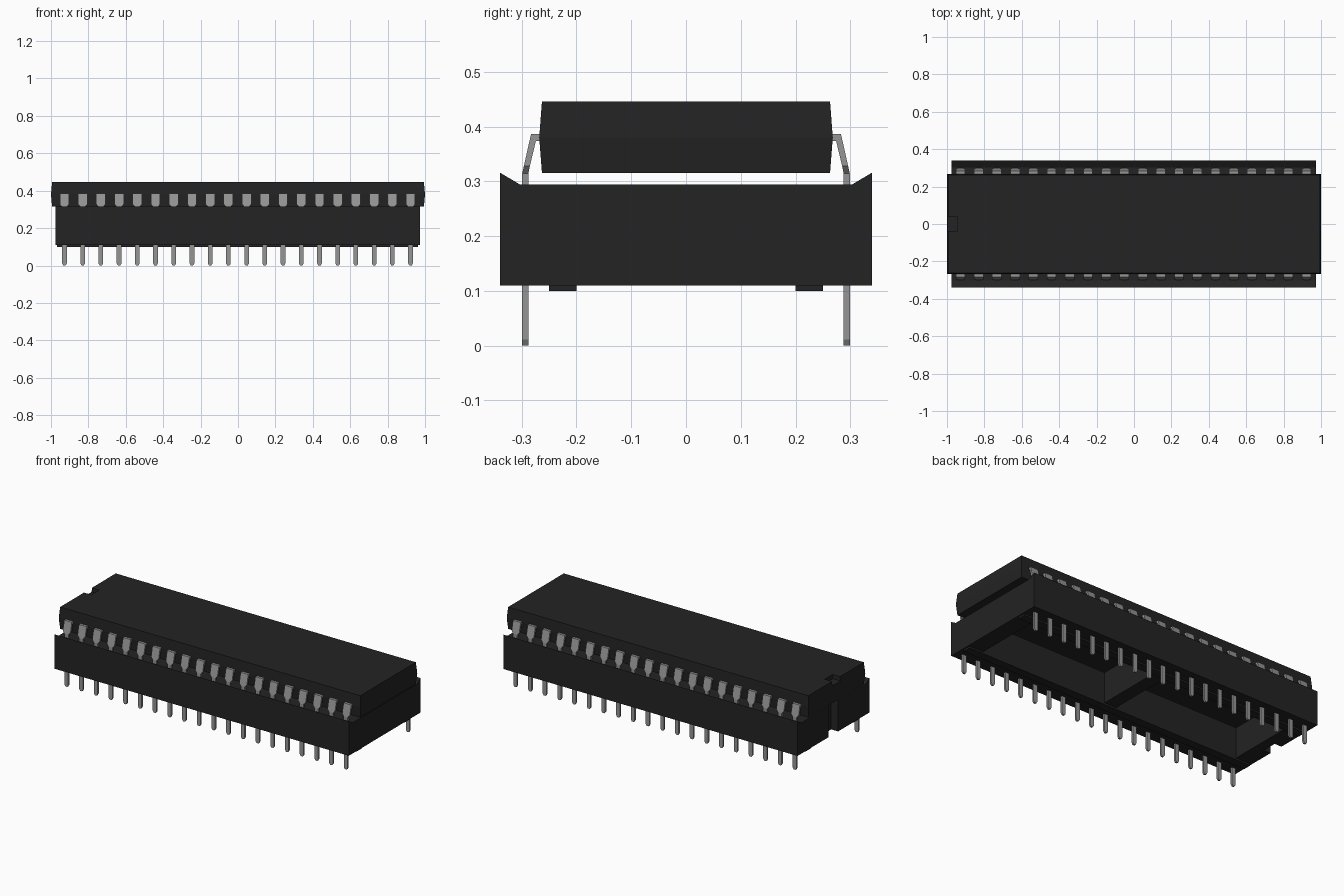
import bpy, bmesh

cube = bpy.data.objects.get("Cube")
if cube:
    bpy.data.objects.remove(cube, do_unlink=True)


def material(name, value, metallic=0.0, rough=0.5):
    m = bpy.data.materials.new(name)
    m.use_nodes = True
    col = (value, value, value, 1)
    m.diffuse_color = col
    bsdf = m.node_tree.nodes["Principled BSDF"]
    bsdf.inputs["Base Color"].default_value = col
    bsdf.inputs["Roughness"].default_value = rough
    return m


BLACK = material("black plastic", 0.017)
GREY = material("grey metal", 0.30)


def loft(name, rings, mat):
    """Join matching rings of points with quads and cap both ends."""
    bm = bmesh.new()
    loops = [[bm.verts.new(p) for p in ring] for ring in rings]
    n = len(loops[0])
    for a, b in zip(loops, loops[1:]):
        for i in range(n):
            j = (i + 1) % n
            bm.faces.new((a[i], a[j], b[j], b[i]))
    bm.faces.new(loops[0][::-1])
    bm.faces.new(loops[-1])
    bmesh.ops.recalc_face_normals(bm, faces=bm.faces)
    me = bpy.data.meshes.new(name)
    bm.to_mesh(me)
    bm.free()
    me.materials.append(mat)
    ob = bpy.data.objects.new(name, me)
    bpy.context.collection.objects.link(ob)
    return ob


def rect(x0, x1, y0, y1, z):
    return [(x0, y0, z), (x1, y0, z), (x1, y1, z), (x0, y1, z)]


def box(name, x0, x1, y0, y1, z0, z1, mat=BLACK):
    return loft(name, [rect(x0, x1, y0, y1, z0), rect(x0, x1, y0, y1, z1)], mat)


def cut(target, cutter):
    """Subtract the cutter and discard it."""
    cutter.hide_render = True
    mod = target.modifiers.new("cut", "BOOLEAN")
    mod.operation = "DIFFERENCE"
    mod.solver = "EXACT"
    mod.object = cutter
    bpy.context.view_layer.objects.active = target
    bpy.ops.object.modifier_apply(modifier=mod.name)
    bpy.data.objects.remove(cutter, do_unlink=True)


# Socket: end profile with raised sloping lips, run along x
half = [(0.34, 0.11), (0.34, 0.316), (0.303, 0.294)]
profile = half + [(-y, z) for y, z in reversed(half)]
socket = loft("socket_body",
              [[(x, y, z) for y, z in profile] for x in (-0.976, 0.972)], BLACK)

# Two open windows with a crossbar between, and an end notch
cut(socket, box("window_cutter", 0.035, 0.87, -0.2, 0.2, 0, 0.5))
cut(socket, box("window_cutter", -0.87, -0.045, -0.2, 0.2, 0, 0.5))
cut(socket, box("notch_cutter", -1.1, -0.93, -0.045, 0.045, 0, 0.5))

# Standoff rails under the socket
for side, s in (("front", -1), ("back", 1)):
    y0, y1 = sorted((s * 0.2, s * 0.25))
    box(side + "_standoff_rail", -0.967, 0.963, y0, y1, 0.10, 0.11)

# Chip package: widest at mid height, tapering to top and bottom
chip = loft("chip_body", [rect(-x, x, -y, y, z) for x, y, z in
                          ((0.994, 0.263, 0.315), (1.0, 0.268, 0.38),
                           (0.994, 0.263, 0.446))], BLACK)
cut(chip, box("marker_cutter", -1.1, -0.945, -0.038, 0.038, 0.42, 0.6))


def lead_row(name, sections):
    """Sections are (inner y, z), (outer y, z), half width; repeated along x and in y."""
    x0, pitch = -0.928, 0.0974
    rings = [[(x0 - w, *a), (x0 + w, *a), (x0 + w, *b), (x0 - w, *b)]
             for a, b, w in sections]
    ob = loft(name, rings, GREY)
    arr = ob.modifiers.new("row", "ARRAY")
    arr.count = 20
    arr.use_relative_offset = False
    arr.use_constant_offset = True
    arr.constant_offset_displace = (pitch, 0, 0)
    mir = ob.modifiers.new("both_sides", "MIRROR")
    mir.use_axis = (False, True, False)
    mir.use_mirror_merge = False
    return ob


# Chip leads: out of the package, bent down, narrowing into the socket
lead_row("chip_leads", [
    ((0.255, 0.374), (0.255, 0.386), 0.025),
    ((0.274, 0.374), (0.283, 0.386), 0.025),
    ((0.285, 0.328), (0.296, 0.328), 0.025),
    ((0.288, 0.314), (0.299, 0.314), 0.013),
    ((0.288, 0.285), (0.299, 0.285), 0.013),
])

# Socket pins with narrowed tips
lead_row("socket_pins", [
    ((0.288, 0.13), (0.299, 0.13), 0.0125),
    ((0.288, 0.011), (0.299, 0.011), 0.0125),
    ((0.288, 0.0), (0.299, 0.0), 0.006),
])
